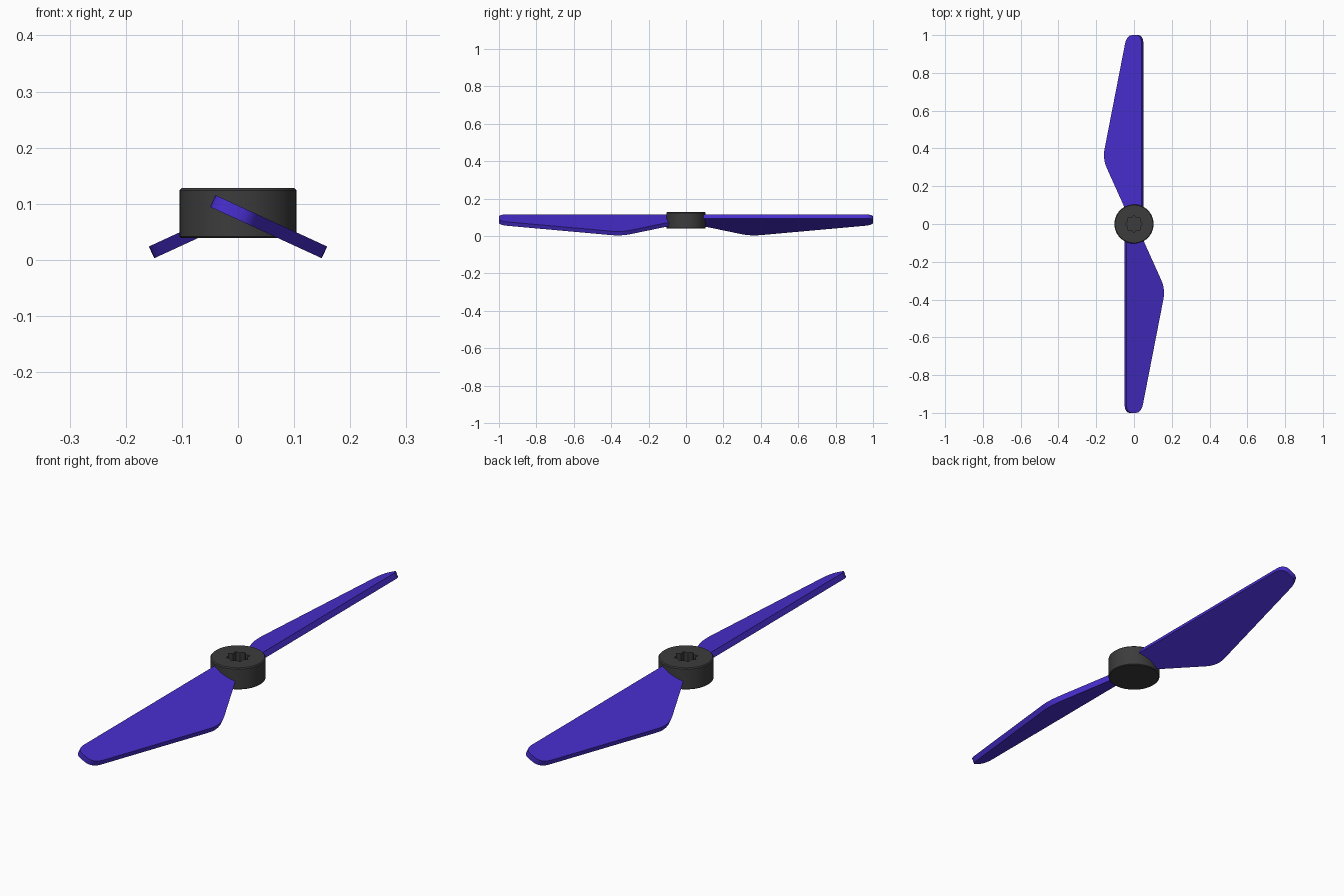
import bpy, bmesh, math
from mathutils import Vector

if "Cube" in bpy.data.objects:
    bpy.data.objects.remove(bpy.data.objects["Cube"])


def material(name, color):
    m = bpy.data.materials.new(name)
    m.diffuse_color = (*color, 1)
    m.use_nodes = True
    m.node_tree.nodes["Principled BSDF"].inputs["Base Color"].default_value = m.diffuse_color
    return m


def finish(bm, name, mat, smooth_angle):
    bmesh.ops.recalc_face_normals(bm, faces=bm.faces)
    me = bpy.data.meshes.new(name)
    bm.to_mesh(me)
    bm.free()
    ob = bpy.data.objects.new(name, me)
    bpy.context.collection.objects.link(ob)
    me.materials.append(mat)
    bpy.ops.object.select_all(action='DESELECT')
    ob.select_set(True)
    bpy.context.view_layer.objects.active = ob
    bpy.ops.object.shade_smooth_by_angle(angle=math.radians(smooth_angle))
    return ob


dark = material("dark_plastic", (0.045, 0.045, 0.045))
violet = material("violet_plastic", (0.065, 0.027, 0.62))

# Hub: lathed drum with small bevels and an eight-pointed star socket on top
SEG = 48
STAR_IN, STAR_OUT = 0.034, 0.046


def star_radius(i):
    # straight edge between an outer point and the neighbouring inner point
    a = math.pi / 8
    k = i % 6
    t = (k if k <= 3 else 6 - k) / 3 * a
    return (STAR_OUT * STAR_IN * math.sin(a)
            / (STAR_OUT * math.sin(t) + STAR_IN * math.sin(a - t)))


bm = bmesh.new()
profile = [(0.101, 0.039), (0.104, 0.042), (0.104, 0.124), (0.100, 0.128),
           ("star", 0.128), ("star", 0.085)]
rings = []
for r, z in profile:
    ring = []
    for i in range(SEG):
        a = 2 * math.pi * i / SEG
        rad = star_radius(i) if r == "star" else r
        ring.append(bm.verts.new((rad * math.cos(a), rad * math.sin(a), z)))
    rings.append(ring)
for lo, hi in zip(rings, rings[1:]):
    for i in range(SEG):
        j = (i + 1) % SEG
        bm.faces.new((lo[i], lo[j], hi[j], hi[i]))
bm.faces.new(rings[0])
bm.faces.new(rings[-1])
finish(bm, "hub", dark, 25)

# Blades: flat pitched plates; outline is (chord, span, corner radius reach)
PITCH = math.radians(24.7)
THICK = 0.023
corners = [(0.0, 0.05, 0), (0.0, 1.003, 0.048), (0.086, 1.003, 0.048),
           (0.227, 0.345, 0.055), (0.081, 0.05, 0)]


def rounded_outline(pts, steps=6):
    out = []
    for i, (u, v, reach) in enumerate(pts):
        p = Vector((u, v))
        if not reach:
            out.append(p)
            continue
        a = p + (Vector(pts[i - 1][:2]) - p).normalized() * reach
        b = p + (Vector(pts[(i + 1) % len(pts)][:2]) - p).normalized() * reach
        reach_b = min(reach, (Vector(pts[(i + 1) % len(pts)][:2]) - p).length / 2)
        reach_a = min(reach, (Vector(pts[i - 1][:2]) - p).length / 2)
        a = p + (a - p).normalized() * reach_a
        b = p + (b - p).normalized() * reach_b
        for s in range(steps + 1):
            t = s / steps
            out.append(a * (1 - t) ** 2 + p * 2 * t * (1 - t) + b * t * t)
    return out


def blade(name, side):
    bm = bmesh.new()
    chord = Vector((math.cos(PITCH), 0, -math.sin(PITCH)))
    normal = Vector((math.sin(PITCH), 0, math.cos(PITCH)))
    start = Vector((-0.045, 0, 0.105)) - normal * THICK / 2
    verts = []
    for p in rounded_outline(corners):
        q = start + chord * p.x
        q.y = -min(p.y, 1.0)
        verts.append(bm.verts.new(q))
    bmesh.ops.remove_doubles(bm, verts=bm.verts, dist=1e-5)
    verts = [v for v in verts if v.is_valid]
    face = bm.faces.new(verts)
    new = bmesh.ops.extrude_face_region(bm, geom=[face])["geom"]
    bmesh.ops.translate(bm, vec=normal * THICK,
                        verts=[g for g in new if isinstance(g, bmesh.types.BMVert)])
    # half turn about the hub axis for the second blade
    for v in bm.verts:
        v.co.x *= side
        v.co.y *= side
    finish(bm, name, violet, 30)


blade("front_blade", 1)
blade("back_blade", -1)
